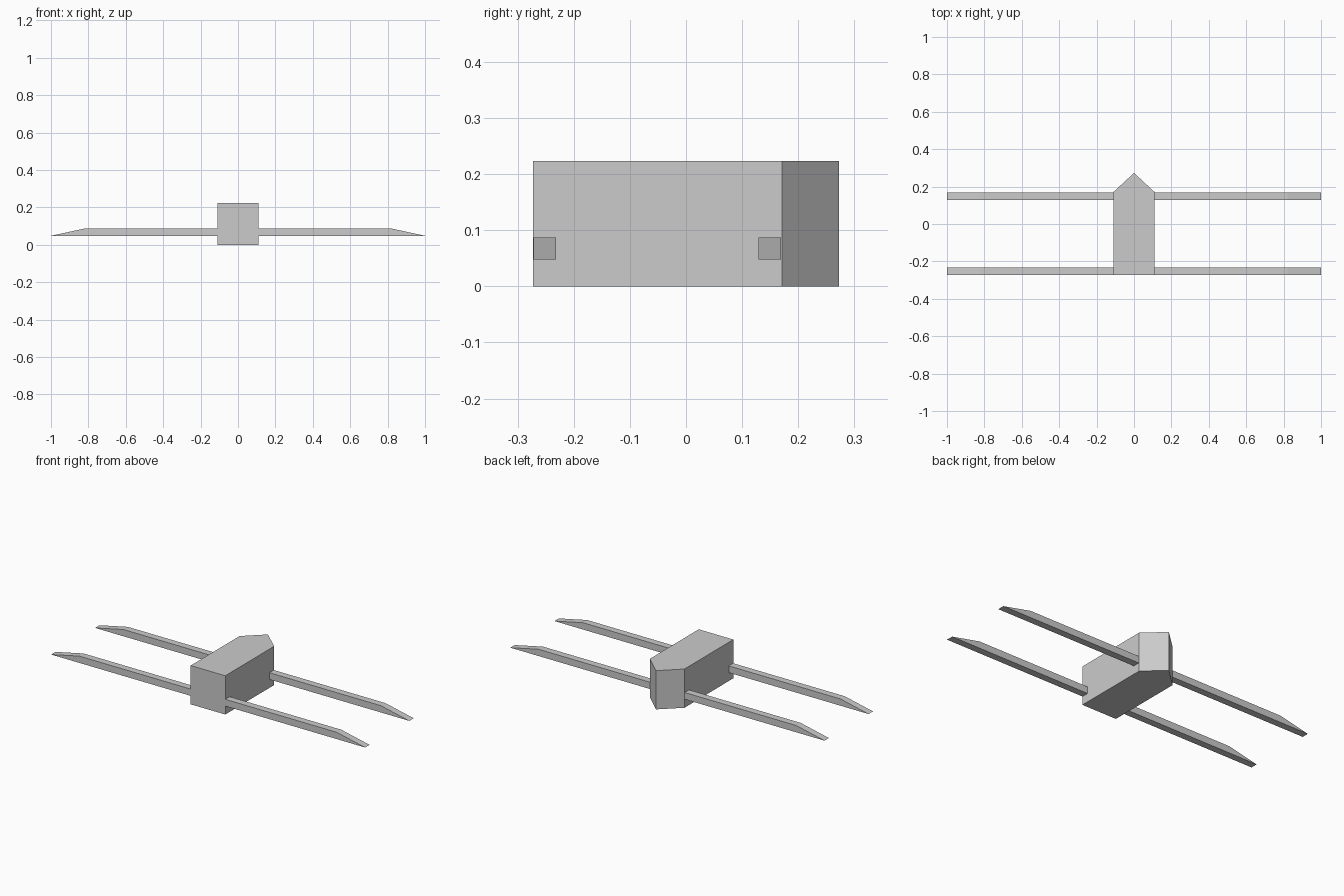
import bpy
import bmesh

if "Cube" in bpy.data.objects:
    bpy.data.objects.remove(bpy.data.objects["Cube"])

grey = bpy.data.materials.new("light_grey")
grey.diffuse_color = (0.6, 0.6, 0.6, 1)
grey.use_nodes = True
grey.node_tree.nodes["Principled BSDF"].inputs["Base Color"].default_value = grey.diffuse_color


def prism(name, profile, offset):
    """Extrude a closed flat profile along an offset vector."""
    bm = bmesh.new()
    face = bm.faces.new([bm.verts.new(p) for p in profile])
    ext = bmesh.ops.extrude_face_region(bm, geom=[face])
    verts = [g for g in ext["geom"] if isinstance(g, bmesh.types.BMVert)]
    bmesh.ops.translate(bm, vec=offset, verts=verts)
    bmesh.ops.recalc_face_normals(bm, faces=bm.faces)
    mesh = bpy.data.meshes.new(name)
    bm.to_mesh(mesh)
    bm.free()
    mesh.materials.append(grey)
    obj = bpy.data.objects.new(name, mesh)
    bpy.context.collection.objects.link(obj)
    return obj


# Body: box with a wedge-shaped end
W, BACK, SHOULDER, TIP, H = 0.11, -0.273, 0.171, 0.273, 0.223
prism("body", [(-W, BACK, 0), (W, BACK, 0), (W, SHOULDER, 0),
               (0, TIP, 0), (-W, SHOULDER, 0)], (0, 0, H))

# Arms: square bars whose upper side slopes down to a sharp end
Z0, Z1, THICK = 0.048, 0.087, 0.04
for row, y in (("front", -0.272), ("rear", 0.129)):
    for side, s in (("left", -1), ("right", 1)):
        prism(f"{row}_{side}_arm",
              [(s * 0.10, y, Z0), (s * 1.0, y, Z0),
               (s * 0.82, y, Z1), (s * 0.10, y, Z1)], (0, THICK, 0))
